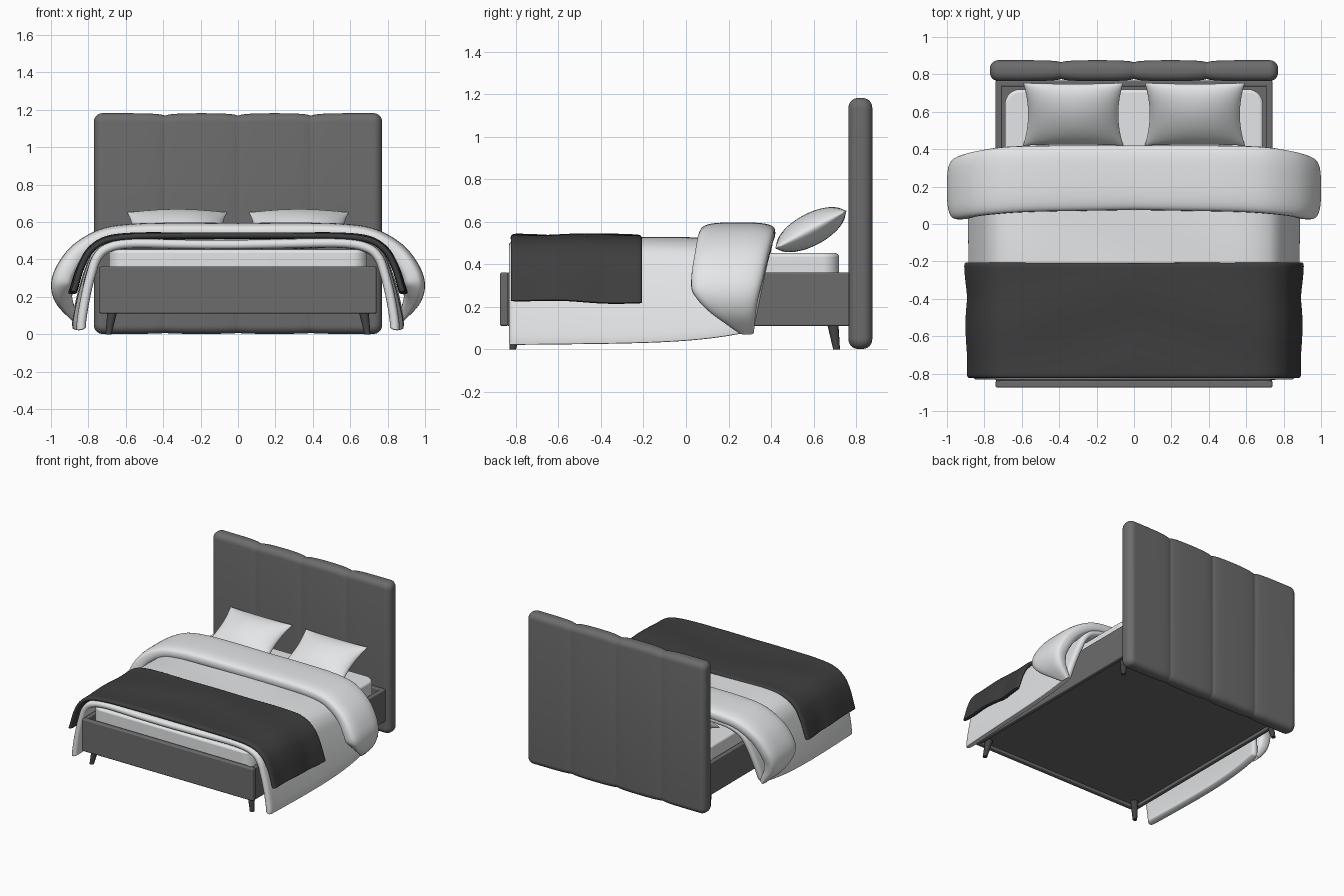
import bpy, bmesh, math
from mathutils import Vector, Matrix

if "Cube" in bpy.data.objects:
    bpy.data.objects.remove(bpy.data.objects["Cube"])


def material(name, r, g, b):
    m = bpy.data.materials.new(name)
    m.diffuse_color = (r, g, b, 1)
    m.use_nodes = True
    m.node_tree.nodes["Principled BSDF"].inputs["Base Color"].default_value = m.diffuse_color
    return m


LINEN = material("white linen", 0.79, 0.8, 0.81)
FABRIC = material("grey upholstery", 0.15, 0.15, 0.15)
THROW = material("charcoal throw", 0.048, 0.048, 0.048)
DARK = material("dark wood", 0.055, 0.055, 0.055)


def add_mesh(name, verts, faces, mat, angle=50):
    me = bpy.data.meshes.new(name)
    me.from_pydata([tuple(v) for v in verts], [], faces)
    me.materials.append(mat)
    ob = bpy.data.objects.new(name, me)
    bpy.context.collection.objects.link(ob)
    bm = bmesh.new()
    bm.from_mesh(me)
    bmesh.ops.remove_doubles(bm, verts=bm.verts, dist=1e-5)
    if all(len(e.link_faces) == 2 for e in bm.edges):
        bmesh.ops.recalc_face_normals(bm, faces=bm.faces)
    bm.to_mesh(me)
    bm.free()
    me.shade_smooth()
    if angle < 180:
        me.set_sharp_from_angle(angle=math.radians(angle))
    return ob


def box(name, lo, hi, mat, bevel, segs=3, plan_radius=0.0):
    """Block with softened edges; plan_radius rounds its vertical corners."""
    ring, r = [], plan_radius
    for sx, sy, a0 in ((1, 1, 0), (0, 1, 90), (0, 0, 180), (1, 0, 270)):
        cx, cy = (lo[0] + r, hi[0] - r)[sx], (lo[1] + r, hi[1] - r)[sy]
        for k in range(9 if r else 1):
            a = math.radians(a0 + 11.25 * k)
            ring.append((cx + r * math.cos(a), cy + r * math.sin(a)))
    n = len(ring)
    v = [(x, y, z) for z in (lo[2], hi[2]) for x, y in ring]
    f = [(k, (k + 1) % n, n + (k + 1) % n, n + k) for k in range(n)]
    ob = add_mesh(name, v, f + [tuple(reversed(range(n))), tuple(range(n, 2 * n))], mat, 180)
    b = ob.modifiers.new("Bevel", "BEVEL")
    b.width, b.segments = bevel, segs
    b.harden_normals = True
    return ob


def spline(pts, n):
    """Catmull-Rom samples through points of any dimension."""
    out = []
    for i in range(len(pts) - 1):
        p = [pts[max(i - 1, 0)], pts[i], pts[i + 1], pts[min(i + 2, len(pts) - 1)]]
        for k in range(n):
            t = k / n
            out.append(tuple(0.5 * (2 * b + (c - a) * t + (2 * a - 5 * b + 4 * c - d) * t * t
                                    + (3 * b - a - 3 * c + d) * t ** 3) for a, b, c, d in zip(*p)))
    return out + [tuple(pts[-1])]


def both_sides(half):
    return [(-p[0],) + tuple(p[1:]) for p in reversed(half[1:])] + list(half)


def drape(name, half, rows, thick, place, mat):
    """Sheet hung over the bed: half profile mirrored, swept along y, thickened inwards, thinner hem."""
    prof = both_sides(spline(half, 5))
    verts = [place(x, z, j / rows) for x, z in prof for j in range(rows + 1)]
    w, m = rows + 1, len(prof)
    faces = [(i * w + j, (i + 1) * w + j, (i + 1) * w + j + 1, i * w + j + 1)
             for i in range(m - 1) for j in range(rows)]
    ob = add_mesh(name, verts, faces, mat, 180)
    g = ob.vertex_groups.new(name="thickness")
    for i in range(m):
        hem = min(i, m - 1 - i)
        g.add(list(range(i * w, i * w + w)), (0.5, 0.85)[hem] if hem < 2 else 1.0, "REPLACE")
    s = ob.modifiers.new("Solidify", "SOLIDIFY")
    s.thickness, s.offset, s.vertex_group = thick, -1, g.name
    d = ob.modifiers.new("Subdivision", "SUBSURF")
    d.levels = d.render_levels = 2
    return ob


# headboard: rounded sections along x, pinched at the three seams
def headboard():
    r, half = 0.045, 0.77
    xs = [-half + r * (1 - math.cos(k * math.pi / 16)) for k in range(8)]
    xs += [-half + r + (2 * half - 2 * r) * k / 160 for k in range(161)]
    xs += [-x for x in reversed(xs[:8])]
    verts, n = [], 0
    for x in xs:
        e = min(half - abs(x), r)
        s = r - math.sqrt(max(r * r - (r - e) ** 2, 0))
        seam = min(abs(x - c) for c in (-0.39, 0, 0.39))
        pinch = 0.009 * math.exp(-seam / 0.05) + 0.002 * math.exp(-(seam / 0.012) ** 2)
        d = 0.056 - s - pinch
        top, bot = 1.182 - s - pinch * 1.2, 0.002 + s + pinch * 0.5
        c = min(r, d * 0.9)
        ring = []
        for cy, cz, a0 in ((d - c, top - c, 0), (c - d, top - c, 90), (c - d, bot + c, 180), (d - c, bot + c, 270)):
            for k in range(7):
                a = math.radians(a0 + 15 * k)
                ring.append((x, 0.82 + cy + c * math.cos(a), cz + c * math.sin(a)))
        n = len(ring)
        verts += ring
    faces = [(i * n + k, i * n + (k + 1) % n, (i + 1) * n + (k + 1) % n, (i + 1) * n + k)
             for i in range(len(xs) - 1) for k in range(n)]
    faces += [tuple(range(n)), tuple(range(len(verts) - n, len(verts)))]
    add_mesh("headboard", verts, faces, FABRIC, 60)


headboard()

# bed frame with a recessed base
for s, side in ((-1, "left"), (1, "right")):
    xa, xb = sorted((s * 0.705, s * 0.74))
    box(side + "_rail", (xa, -0.84, 0.11), (xb, 0.768, 0.362), FABRIC, 0.008)
box("foot_rail", (-0.74, -0.875, 0.11), (0.74, -0.835, 0.362), FABRIC, 0.01)
box("head_rail", (-0.74, 0.735, 0.11), (0.74, 0.768, 0.362), FABRIC, 0.008)
box("base_panel", (-0.71, -0.84, 0.13), (0.71, 0.74, 0.15), FABRIC, 0.002, 1)

# splayed tapered legs
for sx, side in ((-1, "left"), (1, "right")):
    for end, y0, y1 in (("front", -0.815, -0.795), ("rear", 0.708, 0.688)):
        v = [(sx * cx + r * math.cos(k * math.pi / 10), cy + r * math.sin(k * math.pi / 10), z)
             for cx, cy, z, r in ((0.692, y0, 0, 0.016), (0.67, y1, 0.135, 0.028)) for k in range(20)]
        f = [(k, (k + 1) % 20, 20 + (k + 1) % 20, 20 + k) for k in range(20)]
        add_mesh(f"{end}_{side}_leg", v, f + [tuple(range(20)), tuple(range(20, 40))], DARK)

# mattress
box("mattress", (-0.69, -0.825, 0.15), (0.69, 0.72, 0.453), LINEN, 0.02, 4, 0.08)


# duvet: hem rises and edge slants towards the head
def place_duvet(x, z, v):
    low = min(max((0.53 - z) / 0.5, 0), 1)
    y = -0.835 + v * (1.245 - 0.09 * low)
    z += low * (0.012 * v + 0.055 * v ** 5) + 0.004 * math.sin(9 * y + 5 * x) * (1 - low)
    z -= 0.016 * (1 - low) * max(1 - 2 * v, 0)
    return (x * (1 + 0.03 * low * math.sin(2.2 * v)), y, z)


drape("duvet", [(0, 0.522), (0.3, 0.523), (0.58, 0.522), (0.71, 0.492), (0.775, 0.43), (0.81, 0.33),
                (0.84, 0.2), (0.86, 0.07), (0.86, 0.02)], 24, 0.05, place_duvet, LINEN)


# throw blanket across the foot
def place_throw(x, z, v):
    y = -0.825 + 0.62 * v
    low = min(max((0.54 - z) / 0.3, 0), 1)
    wave = 0.004 * math.sin(14 * y + 4 * abs(x))
    flare = low * (0.01 * math.cos(6.3 * v) + 0.008 * (2 * v - 1))
    return (x + math.copysign(flare, x) if x else x, y, z + wave + 0.008 * low * (1 - 2 * v))


drape("throw_blanket", [(0, 0.54), (0.3, 0.541), (0.56, 0.54), (0.71, 0.52), (0.8, 0.46), (0.85, 0.37),
                        (0.88, 0.27), (0.892, 0.225)], 16, 0.032, place_throw, THROW)


# folded duvet cuff: puffy rounded sections (outer x, outer z, front y, back y, half thickness)
def cuff():
    half = [(0, 0.595, 0.075, 0.42, 0.05), (0.3, 0.597, 0.07, 0.42, 0.05), (0.55, 0.592, 0.065, 0.418, 0.05),
            (0.73, 0.565, 0.055, 0.41, 0.05), (0.88, 0.48, 0.04, 0.388, 0.055), (0.97, 0.365, 0.025, 0.365, 0.06),
            (1.0, 0.26, 0.035, 0.345, 0.06), (0.97, 0.16, 0.11, 0.33, 0.05), (0.885, 0.07, 0.25, 0.32, 0.02)]
    prof = both_sides(spline(half, 6))
    n, verts = 32, []
    for i, (x, z, y0, y1, h) in enumerate(prof):
        a, b = prof[max(i - 1, 0)], prof[min(i + 1, len(prof) - 1)]
        t = Vector((b[0] - a[0], b[1] - a[1])).normalized()
        nx, nz = -t.y, t.x
        for k in range(n):
            c, s = math.cos(2 * math.pi * k / n), math.sin(2 * math.pi * k / n)
            yy = math.copysign(abs(c) ** 0.6, c) * (y1 - y0) / 2
            o = math.copysign(abs(s) ** 0.6, s) * h - h
            verts.append((x + nx * o, (y0 + y1) / 2 + yy, z + nz * o))
    m = len(prof)
    faces = [(i * n + k, i * n + (k + 1) % n, (i + 1) * n + (k + 1) % n, (i + 1) * n + k)
             for i in range(m - 1) for k in range(n)]
    add_mesh("folded_duvet_cuff", verts, faces + [tuple(range(n)), tuple(range((m - 1) * n, m * n))], LINEN, 80)


cuff()

# pillows: pincushion outline, leaning back towards the headboard
N = 24
for sx, side in ((-1, "left"), (1, "right")):
    rot = Matrix.Translation((sx * 0.325, 0.587, 0.563)) @ Matrix.Rotation(math.radians(28), 4, "X")
    verts, faces = [], []
    for face in (1, -1):
        base = len(verts)
        for i in range(N + 1):
            for j in range(N + 1):
                s, t = -math.cos(math.pi * i / N), -math.cos(math.pi * j / N)
                h = 0.076 * max((1 - s * s) * (1 - t * t), 0) ** 0.55
                verts.append(rot @ Vector((0.268 * s * (1 - 0.1 * (1 - t * t)),
                                           0.19 * t * (1 - 0.05 * (1 - s * s)), face * h)))
        faces += [(base + i * (N + 1) + j, base + (i + 1) * (N + 1) + j, base + (i + 1) * (N + 1) + j + 1,
                   base + i * (N + 1) + j + 1) for i in range(N) for j in range(N)]
    add_mesh(side + "_pillow", verts, faces, LINEN, 75)
